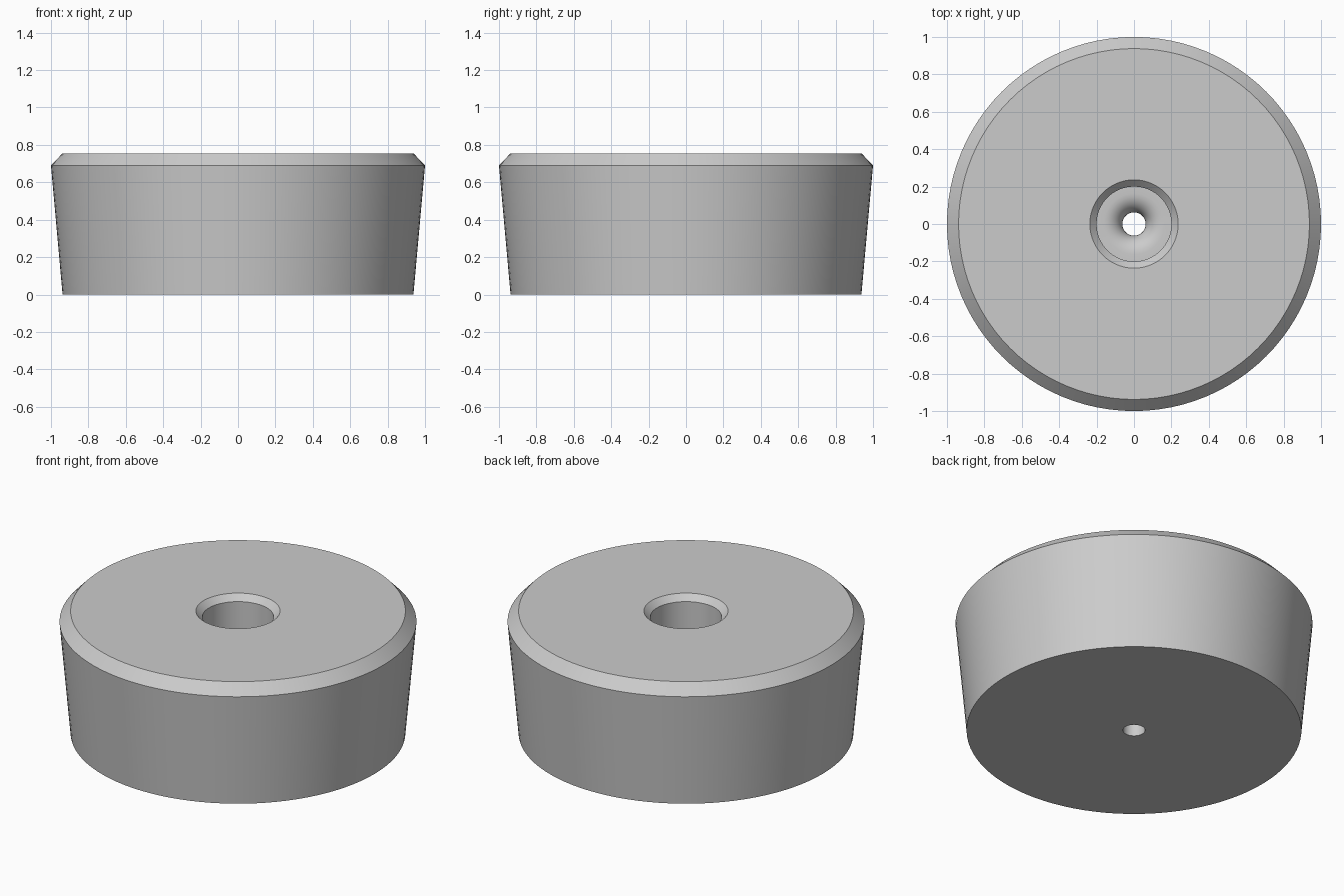
import bpy
import bmesh
from math import cos, sin, pi, radians

cube = bpy.data.objects.get("Cube")
if cube:
    bpy.data.objects.remove(cube, do_unlink=True)

SEGMENTS = 96
HEIGHT = 0.755
HOLE_R, BORE_R = 0.062, 0.2
FLOOR_Z, FILLET = 0.28, 0.1

# Single grey material
grey = bpy.data.materials.new("light grey rubber")
grey.use_nodes = True
colour = (0.6, 0.6, 0.6, 1)
grey.diffuse_color = colour
grey.node_tree.nodes["Principled BSDF"].inputs["Base Color"].default_value = colour

# Outer profile: underside, tapered wall, chamfered top edge
profile = [(HOLE_R, 0), (0.938, 0), (1, 0.69), (0.938, HEIGHT)]
# Chamfered bore with a flat floor
profile += [(0.236, HEIGHT), (BORE_R, HEIGHT - 0.036), (BORE_R, FLOOR_Z)]
# Rounded lip leading down into the through hole
STEPS = 8
for i in range(STEPS + 1):
    a = pi / 2 * i / STEPS
    profile.append((HOLE_R + FILLET * (1 - sin(a)),
                    FLOOR_Z - FILLET * (1 - cos(a))))

# Revolve the closed profile around the z axis
bm = bmesh.new()
rings = []
for s in range(SEGMENTS):
    t = 2 * pi * s / SEGMENTS
    rings.append([bm.verts.new((r * cos(t), r * sin(t), z)) for r, z in profile])
for s, ring in enumerate(rings):
    after = rings[(s + 1) % SEGMENTS]
    for i in range(len(profile)):
        j = (i + 1) % len(profile)
        bm.faces.new((ring[i], after[i], after[j], ring[j]))
bmesh.ops.recalc_face_normals(bm, faces=bm.faces)

mesh = bpy.data.meshes.new("round_foot")
bm.to_mesh(mesh)
bm.free()
mesh.materials.append(grey)
foot = bpy.data.objects.new("round_foot", mesh)
bpy.context.collection.objects.link(foot)

# Smooth round walls, crisp chamfer edges
bpy.ops.object.select_all(action='DESELECT')
foot.select_set(True)
bpy.context.view_layer.objects.active = foot
bpy.ops.object.shade_smooth_by_angle(angle=radians(30))
